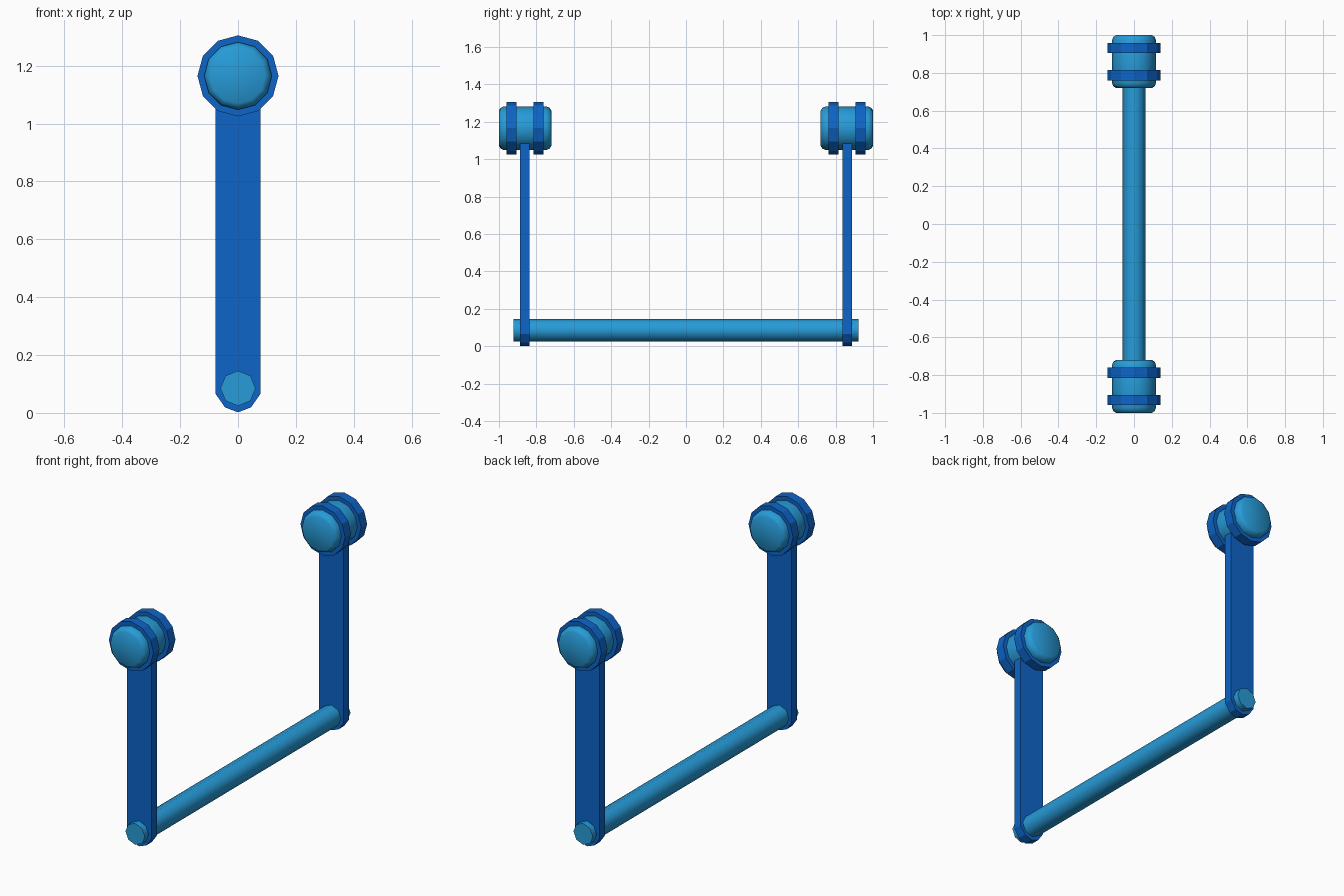
import bpy, bmesh, math

if "Cube" in bpy.data.objects:
    bpy.data.objects.remove(bpy.data.objects["Cube"])


def material(name, rgb):
    m = bpy.data.materials.new(name)
    m.diffuse_color = (*rgb, 1)
    m.use_nodes = True
    m.node_tree.nodes["Principled BSDF"].inputs["Base Color"].default_value = m.diffuse_color
    return m


LIGHT = material("light blue", (0.02, 0.33, 0.69))
DARK = material("dark blue", (0.004, 0.13, 0.58))


def finish(name, bm, mat, smooth):
    bmesh.ops.recalc_face_normals(bm, faces=bm.faces)
    mesh = bpy.data.meshes.new(name)
    bm.to_mesh(mesh)
    bm.free()
    mesh.materials.append(mat)
    ob = bpy.data.objects.new(name, mesh)
    bpy.context.collection.objects.link(ob)
    if smooth:
        bpy.ops.object.select_all(action='DESELECT')
        ob.select_set(True)
        bpy.context.view_layer.objects.active = ob
        bpy.ops.object.shade_smooth_by_angle(angle=math.radians(50))


def loft(name, profile, z, sides, mat, smooth=True):
    """Solid turned about the y direction; profile is a list of (y, radius)."""
    bm = bmesh.new()
    rings = [[bm.verts.new((r * math.sin(a), y, z + r * math.cos(a)))
              for a in (math.tau * i / sides for i in range(sides))]
             for y, r in profile]
    for lo, hi in zip(rings, rings[1:]):
        for i in range(sides):
            j = (i + 1) % sides
            bm.faces.new((lo[i], lo[j], hi[j], hi[i]))
    bm.faces.new(rings[0])
    bm.faces.new(rings[-1])
    finish(name, bm, mat, smooth)


def strap(name, y, thickness):
    outline = [(-0.077, 1.12), (-0.077, 0.065), (-0.045, 0.019), (0, 0.002),
               (0.045, 0.019), (0.077, 0.065), (0.077, 1.12)]
    bm = bmesh.new()
    face = bm.faces.new([bm.verts.new((x, y - thickness / 2, z)) for x, z in outline])
    out = bmesh.ops.extrude_face_region(bm, geom=[face])
    verts = [v for v in out["geom"] if isinstance(v, bmesh.types.BMVert)]
    bmesh.ops.translate(bm, verts=verts, vec=(0, thickness, 0))
    finish(name, bm, DARK, False)


# Crossbar
loft("crossbar", [(-0.923, 0.061), (0.923, 0.061)], 0.085, 8, LIGHT)

for side, s in (("front", -1), ("back", 1)):
    c = 0.86 * s
    # Roller with rounded ends
    loft(side + "_roller",
         [(c - 0.14, 0.095), (c - 0.131, 0.109), (c - 0.113, 0.117),
          (c + 0.113, 0.117), (c + 0.131, 0.109), (c + 0.14, 0.095)],
         1.165, 12, LIGHT)
    # Pair of raised collars on the roller
    for label, d in (("inner", -0.072 * s), ("outer", 0.072 * s)):
        loft(f"{side}_{label}_collar", [(c + d - 0.027, 0.14), (c + d + 0.027, 0.14)],
             1.165, 12, DARK, False)
    # Hanging strap
    strap(side + "_strap", s * 0.8625, 0.05)
